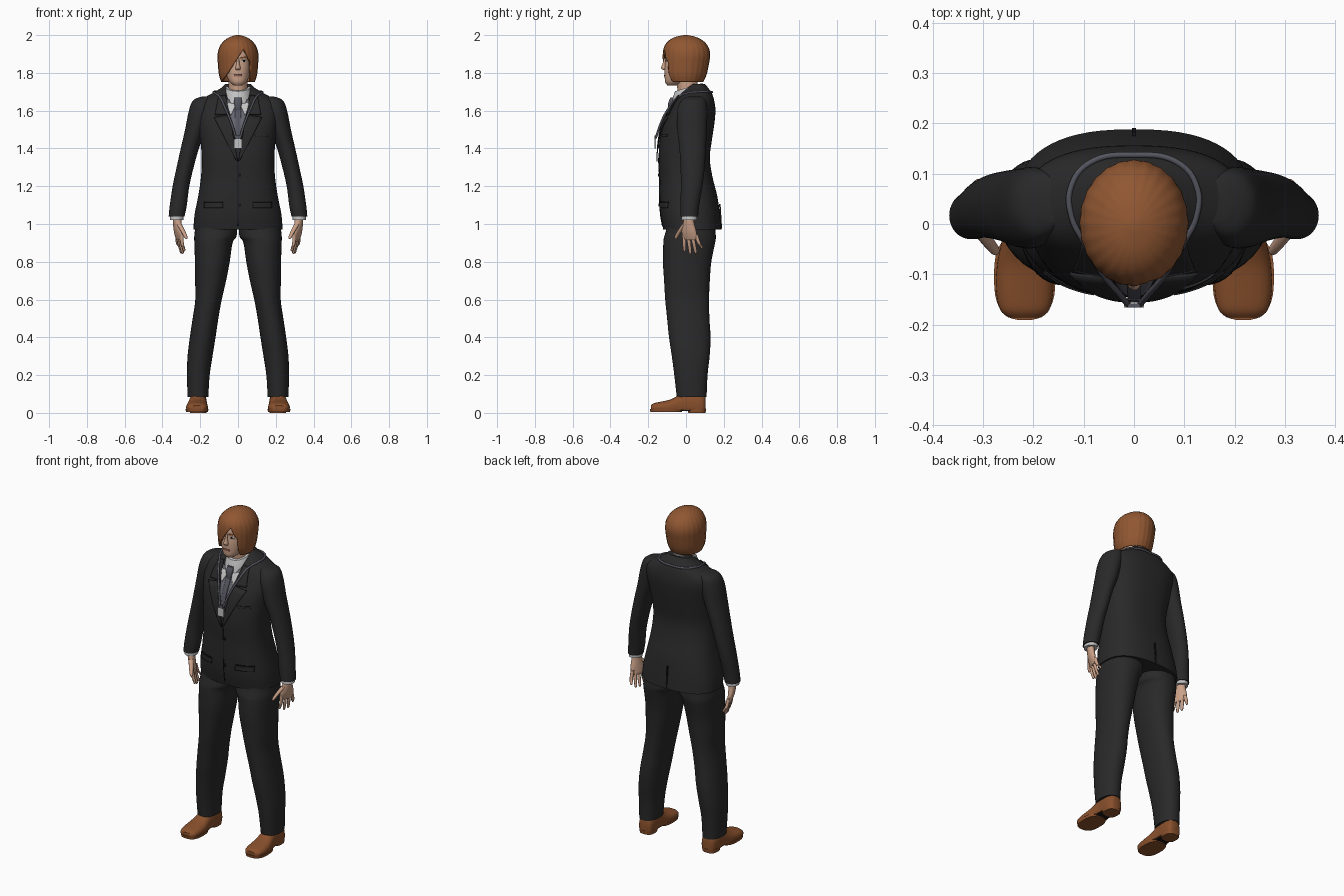
import bpy, bmesh, math
from mathutils import Vector

cube = bpy.data.objects.get("Cube")
if cube:
    bpy.data.objects.remove(cube, do_unlink=True)


def material(name, color):
    m = bpy.data.materials.new(name)
    m.use_nodes = True
    m.diffuse_color = (*color, 1)
    m.node_tree.nodes["Principled BSDF"].inputs["Base Color"].default_value = (*color, 1)
    return m


suit = material("charcoal suit", (.022, .022, .023))
white = material("pale shirt", (.55, .55, .55))
grey = material("slate shirt front", (.13, .13, .16))
slate = material("slate tie", (.09, .09, .115))
brown = material("auburn hair", (.28, .095, .032))
skin = material("skin", (.6, .36, .25))
leather = material("brown leather", (.25, .08, .025))
black = material("black details", (.008, .008, .008))
lip = material("lips", (.36, .15, .11))


def finish(bm, name, mat):
    mesh = bpy.data.meshes.new(name)
    bm.to_mesh(mesh)
    bm.free()
    mesh.materials.append(mat)
    ob = bpy.data.objects.new(name, mesh)
    bpy.context.collection.objects.link(ob)
    return ob


def solid(ob, thickness, offset=-1):
    mod = ob.modifiers.new("thickness", "SOLIDIFY")
    mod.thickness, mod.offset = thickness, offset


def refine(rows, n=4):
    """Smooth the section table with a Catmull-Rom spline."""
    out = []
    for i in range(len(rows) - 1):
        quad = [rows[max(i - 1, 0)], rows[i], rows[i + 1], rows[min(i + 2, len(rows) - 1)]]
        for k in range(n):
            t = k / n
            out.append([b + t / 2 * (c - a + t * (2*a - 5*b + 4*c - d + t * (3*b - a - 3*c + d)))
                        for a, b, c, d in zip(*quad)])
    return out + [list(rows[-1])]


def loft(name, rows, mat, p=2.0, side=1, axis="z", tilt=0, twist=0, ripple=0, floor=None, n=40):
    """Skin oval sections: (position, centre a, centre b, radius a, radius b)."""
    bm = bmesh.new()
    rings = []
    for pos, ca, cb, ra, rb in refine(rows):
        ring = []
        for k in range(n):
            t = math.tau * k / n
            c, s = math.cos(t), math.sin(t)
            wave = 1 + ripple * math.cos(t * n / 4)
            u = ra * wave * math.copysign(abs(c) ** (2 / p), c)
            v = rb * wave * math.copysign(abs(s) ** (2 / p), s)
            a = ca + u * math.cos(twist) - v * math.sin(twist)
            b = cb + u * math.sin(twist) + v * math.cos(twist)
            co = (a, b, pos + tilt * b) if axis == "z" else (a, pos, max(b, floor))
            ring.append(bm.verts.new((co[0] * side, co[1], co[2])))
        rings.append(ring)
    for r, q in zip(rings, rings[1:]):
        for k in range(n):
            bm.faces.new((r[k], r[(k + 1) % n], q[(k + 1) % n], q[k]))
    bm.faces.new(rings[0])
    bm.faces.new(rings[-1])
    bmesh.ops.recalc_face_normals(bm, faces=bm.faces)
    return finish(bm, name, mat)


def spans(table):
    """Turn (z, half width, front y, back y) into loft sections."""
    return [(z, 0, (f + b) / 2, w, (b - f) / 2) for z, w, f, b in table]


def front_y(rows, p, x, z):
    rows = refine(rows)
    for lo, hi in zip(rows, rows[1:]):
        if lo[0] <= z <= hi[0]:
            break
    t = (z - lo[0]) / (hi[0] - lo[0])
    _, _, c, w, d = [a + (b - a) * t for a, b in zip(lo, hi)]
    return c - d * (1 - min(abs(x / w), .98) ** p) ** (1 / p)


def patch(name, rows, p, corners, mat, off, side=1, n=8):
    """Thin four-cornered plate laid over the front of a lofted part."""
    a, b, c, d = [Vector(q) for q in corners]
    bm = bmesh.new()
    grid = []
    for j in range(n + 1):
        for i in range(n + 1):
            q = a.lerp(b, i / n).lerp(d.lerp(c, i / n), j / n)
            grid.append(bm.verts.new((q.x * side, front_y(rows, p, q.x, q.y) - off, q.y)))
    for j in range(n):
        for i in range(n):
            k = j * (n + 1) + i
            bm.faces.new((grid[k], grid[k + 1], grid[k + n + 2], grid[k + n + 1]))
    bm.normal_update()
    if sum(f.normal.y for f in bm.faces) > 0:
        bmesh.ops.reverse_faces(bm, faces=bm.faces)
    ob = finish(bm, name, mat)
    solid(ob, .005)
    return ob


def box(x, z, w, h):
    return (x - w, z - h), (x + w, z - h), (x + w, z + h), (x - w, z + h)


# Jacket body
torso = spans([(.97, .236, -.12, .188), (1.05, .23, -.135, .18), (1.15, .21, -.14, .165),
               (1.25, .196, -.14, .14), (1.35, .192, -.145, .126), (1.45, .2, -.138, .138),
               (1.53, .21, -.12, .15), (1.6, .218, -.085, .156), (1.65, .205, -.058, .15),
               (1.69, .14, -.03, .138), (1.72, .09, 0, .118), (1.74, .07, .03, .1)])
loft("jacket_body", torso, suit, 2.5, n=64)


def on_jacket(name, corners, mat, off, side=1):
    return patch(name, torso, 2.5, corners, mat, off, side)


on_jacket("shirt_front", ((-.004, 1.4), (.004, 1.4), (.062, 1.66), (-.062, 1.66)), grey, .005)
on_jacket("tie", ((-.012, 1.42), (.012, 1.42), (.016, 1.64), (-.016, 1.64)), slate, .010)
on_jacket("jacket_closure", box(0, 1.17, .002, .18), black, .003)
for z in (1.26, 1.1):
    on_jacket("jacket_button", box(.008, z, .008, .008), black, .007)
on_jacket("breast_pocket", box(.125, 1.47, .035, .006), suit, .006)

# Back vent
bpy.ops.mesh.primitive_cube_add(size=1, location=(0, .183, 1.04), rotation=(.06, 0, 0))
vent = bpy.context.object
vent.name, vent.scale = "back_vent", (.008, .008, .13)
vent.data.materials.append(black)

# Shirt collar, tie knot and neck
loft("shirt_collar", [(1.645, 0, .01, .082, .093), (1.69, 0, .012, .072, .082),
                      (1.72, 0, .014, .063, .072)], white, tilt=.3)
loft("tie_knot", [(1.6, 0, -.082, .012, .012), (1.64, 0, -.078, .02, .016),
                  (1.67, 0, -.068, .018, .014)], slate, 3)
loft("neck", [(1.66, 0, .015, .05, .055), (1.8, 0, 0, .05, .055)], skin)

for side, tag in ((1, "left"), (-1, "right")):
    # Lapels, collar points and pocket flaps
    on_jacket(tag + "_upper_lapel", ((.045, 1.58), (.122, 1.58), (.105, 1.675), (.066, 1.685)), suit, .011, side)
    on_jacket(tag + "_lower_lapel", ((0, 1.33), (.012, 1.34), (.128, 1.565), (.045, 1.58)), suit, .011, side)
    on_jacket(tag + "_collar_point", ((.036, 1.58), (.04, 1.58), (.066, 1.645), (.01, 1.635)), white, .010, side)
    on_jacket(tag + "_pocket_flap", box(.13, 1.1, .05, .014), suit, .008, side)
    on_jacket(tag + "_pocket_edge", box(.13, 1.117, .05, .002), black, .005, side)

    # Sleeve and cuff
    loft(tag + "_sleeve", [(1.675, .16, .045, .03, .04), (1.655, .185, .04, .052, .065),
                           (1.6, .2, .033, .06, .08), (1.5, .225, .032, .055, .078),
                           (1.4, .255, .035, .048, .07), (1.3, .28, .035, .045, .064),
                           (1.2, .302, .03, .044, .057), (1.1, .316, .02, .045, .05),
                           (1.04, .325, .017, .042, .047)], suit, side=side)
    loft(tag + "_cuff", [(1.06, .322, .017, .036, .041), (1.022, .325, .017, .036, .041)], white, side=side)

    # Hand with fingers and thumb
    loft(tag + "_palm", [(1.05, .324, .016, .022, .026), (1.01, .322, .014, .021, .03),
                         (.96, .316, .016, .018, .042), (.925, .31, .02, .013, .04),
                         (.915, .309, .02, .008, .034)], skin, side=side, twist=-.42, n=20)
    for k, (tip_y, tip_z) in enumerate(((-.008, .855), (.022, .842), (.05, .845), (.082, .87))):
        x, y = .298 + .008 * k, -.01 + .021 * k
        tx = .286 + .008 * k
        loft(tag + "_finger", [(.945, x, y, .010, .011), (.9, (x + tx) / 2 + .004, (y + tip_y) / 2, .009, .010),
                               (tip_z + .01, tx, tip_y, .007, .008), (tip_z, tx, tip_y, .003, .003)],
             skin, side=side, n=10)
    loft(tag + "_thumb", [(1.0, .312, -.005, .014, .015), (.96, .29, -.035, .012, .012),
                          (.93, .276, -.052, .009, .010), (.92, .274, -.054, .003, .004)],
         skin, side=side, n=12)

    # Trouser leg
    loft(tag + "_trouser_leg", [(1.05, .115, .03, .108, .12), (.97, .116, .025, .112, .13),
                                (.93, .121, .021, .111, .137), (.9, .13, .017, .101, .137),
                                (.8, .136, .006, .092, .128), (.7, .145, .005, .082, .121),
                                (.6, .156, .006, .07, .116), (.5, .172, .012, .068, .112),
                                (.4, .187, .02, .068, .11), (.3, .201, .025, .066, .1),
                                (.2, .21, .026, .06, .088), (.085, .212, .03, .055, .079)],
         suit, 2.2, side=side)

    # Shoe
    loft(tag + "_shoe", [(-.186, .217, .025, .032, .014), (-.17, .217, .027, .049, .024),
                         (-.13, .217, .028, .057, .032), (-.08, .216, .03, .056, .042),
                         (-.04, .214, .035, .05, .058), (0, .212, .045, .046, .067),
                         (.06, .211, .045, .046, .067), (.092, .21, .04, .04, .062),
                         (.104, .21, .04, .024, .045)],
         leather, 2.4, side=side, axis="y", floor=.014)
    loft(tag + "_sole", [(.004, .217, -.105, .058, .084), (.02, .217, -.105, .061, .086)],
         leather, 2.7, side=side)
    loft(tag + "_heel", [(0, .211, .058, .043, .046), (.022, .211, .058, .045, .048)],
         leather, 2.7, side=side)
    loft(tag + "_sole_arch", [(.010, .213, -.005, .035, .03), (.016, .213, -.005, .035, .03)],
         black, 5, side=side)

# Head and face
head = spans([(1.733, .022, -.098, -.05), (1.75, .043, -.11, -.01), (1.78, .059, -.113, .03),
              (1.82, .067, -.114, .06), (1.86, .071, -.11, .08), (1.9, .072, -.109, .09),
              (1.94, .064, -.092, .08), (1.97, .035, -.05, .05)])
loft("head", head, skin, 2.2)
loft("nose", [(1.88, 0, -.108, .006, .007), (1.85, 0, -.112, .008, .012),
              (1.826, 0, -.114, .014, .018), (1.815, 0, -.110, .011, .010)], skin, n=16)
patch("mouth", head, 2.2, box(0, 1.785, .021, .005), lip, .003)
for side, tag in ((1, "left"), (-1, "right")):
    patch(tag + "_eye", head, 2.2, box(.031, 1.862, .012, .005), white, .002, side)
    patch(tag + "_iris", head, 2.2, box(.031, 1.862, .005, .005), black, .004, side)
    patch(tag + "_eyebrow", head, 2.2, ((.014, 1.875), (.048, 1.882), (.046, 1.888), (.014, 1.882)),
          brown, .004, side)

# Bobbed hair with a side-swept fringe
hair = loft("hair", spans([(1.752, .088, -.098, .09), (1.79, .1, -.116, .108), (1.85, .106, -.122, .121),
                           (1.9, .107, -.122, .127), (1.94, .096, -.114, .116), (1.97, .073, -.092, .09),
                           (1.99, .043, -.056, .052), (2.0, .01, -.012, .01)]), brown, ripple=.008, n=96)
bm = bmesh.new()
bm.from_mesh(hair.data)
cuts = [(Vector((.03, 0, 1.925)), Vector((.17, 0, -.115)).normalized()),
        (Vector((.03, 0, 1.925)), Vector((-.065, 0, -.034)).normalized()),
        (Vector((.064, 0, 1.8)), Vector((-1, 0, 0)))]
base = [f for f in bm.faces if all(v.co.z < 1.753 for v in f.verts)]
bmesh.ops.delete(bm, geom=base, context="FACES")
for co, no in cuts:
    bmesh.ops.bisect_plane(bm, geom=bm.verts[:] + bm.edges[:] + bm.faces[:], plane_co=co, plane_no=no)
opening = [f for f in bm.faces if f.calc_center_median().y < 0
           and all((f.calc_center_median() - co).dot(no) > 0 for co, no in cuts)]
bmesh.ops.delete(bm, geom=opening, context="FACES")
bm.to_mesh(hair.data)
bm.free()
solid(hair, .009)

# Lanyard and badge
half = [(.012, -.16, 1.455), (.03, -.138, 1.52), (.062, -.1, 1.6), (.1, -.035, 1.677),
        (.124, .015, 1.694), (.126, .07, 1.7), (.09, .12, 1.7)]
path = half + [(0, .137, 1.698)] + [(-x, y, z) for x, y, z in reversed(half)]
curve = bpy.data.curves.new("lanyard", "CURVE")
curve.dimensions, curve.bevel_depth, curve.bevel_resolution = "3D", .006, 2
spline = curve.splines.new("BEZIER")
spline.bezier_points.add(len(path) - 1)
for point, co in zip(spline.bezier_points, path):
    point.co = co
    point.handle_left_type = point.handle_right_type = "AUTO"
curve.materials.append(slate)
bpy.context.collection.objects.link(bpy.data.objects.new("lanyard", curve))
for name, z, w, h, mat in (("badge", 1.425, .04, .05, white), ("badge_clip", 1.458, .026, .02, slate)):
    bpy.ops.mesh.primitive_cube_add(size=1, location=(0, -.162, z))
    part = bpy.context.object
    part.name, part.scale = name, (w, .008, h)
    part.data.materials.append(mat)

# Smooth shading with crisp rims
bpy.ops.object.select_all(action="DESELECT")
for ob in bpy.context.scene.objects:
    if ob.type == "MESH":
        ob.select_set(True)
        bpy.context.view_layer.objects.active = ob
bpy.ops.object.shade_smooth_by_angle(angle=math.radians(40))
